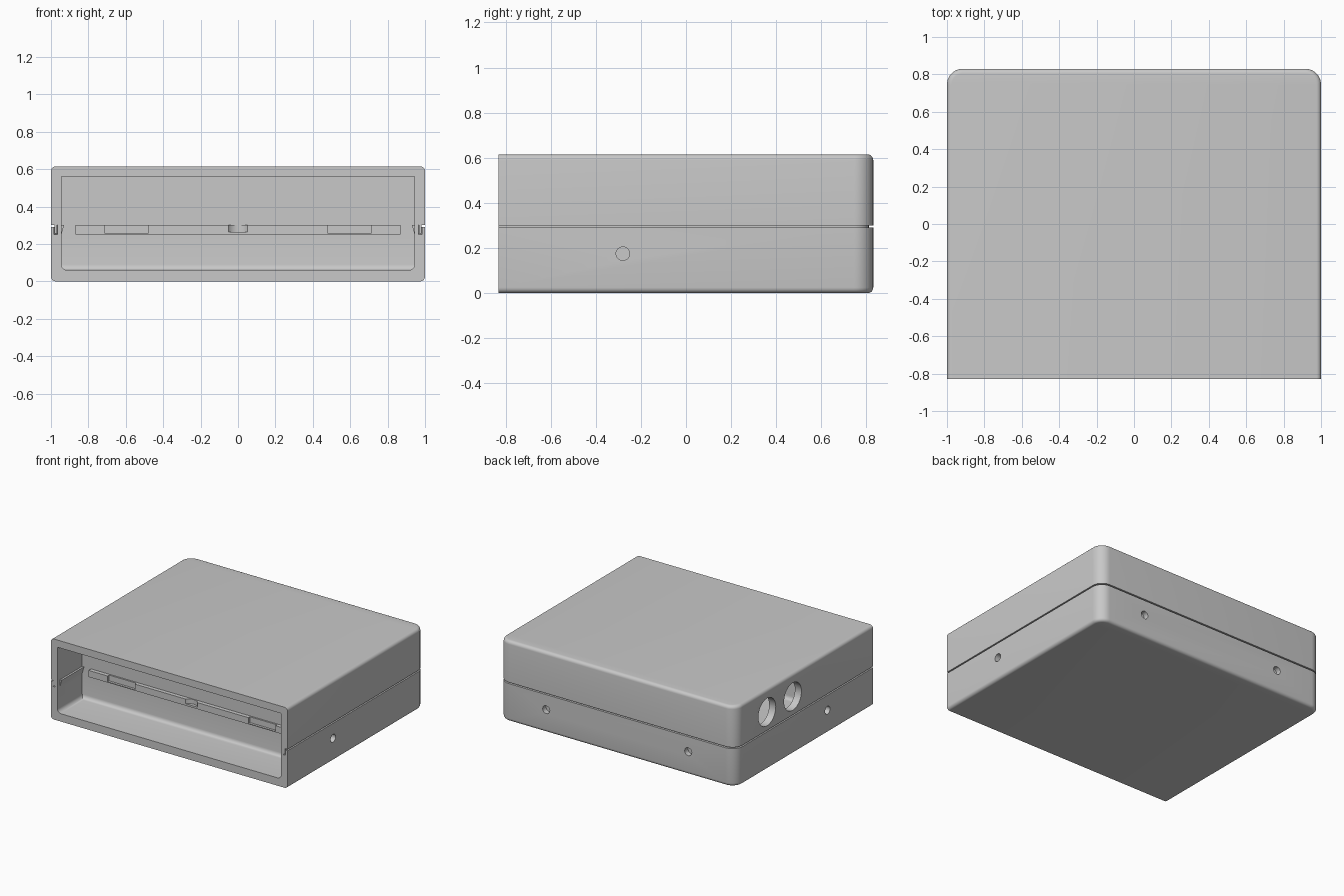
import bpy, bmesh, math
from mathutils import Matrix

if "Cube" in bpy.data.objects:
    bpy.data.objects.remove(bpy.data.objects["Cube"])

FRONT, BACK, SEAM = -0.83, 0.83, 0.30

grey = bpy.data.materials.new("plain_grey")
grey.diffuse_color = (0.58, 0.58, 0.58, 1)
grey.use_nodes = True
grey.node_tree.nodes["Principled BSDF"].inputs["Base Color"].default_value = grey.diffuse_color


def finish(bm, name):
    bmesh.ops.recalc_face_normals(bm, faces=bm.faces)
    me = bpy.data.meshes.new(name)
    bm.to_mesh(me)
    bm.free()
    me.materials.append(grey)
    ob = bpy.data.objects.new(name, me)
    bpy.context.collection.objects.link(ob)
    return ob


def prism(name, inset, z0, z1, front=FRONT, round_z=None, radius=0.025):
    """Plan outline with rounded rear corners; optional rounded rim at one height."""
    w, b, r = 1 - inset, BACK - inset, max(0.085 - inset, 0.02)
    pts = [(-w, front), (w, front)]
    for cx, a0 in ((w - r, 0), (-w + r, 90)):
        for i in range(11):
            a = math.radians(a0 + 9 * i)
            pts.append((cx + r * math.cos(a), b - r + r * math.sin(a)))
    bm = bmesh.new()
    face = bm.faces.new([bm.verts.new((x, y, z0)) for x, y in pts])
    res = bmesh.ops.extrude_face_region(bm, geom=[face])
    verts = [v for v in res["geom"] if isinstance(v, bmesh.types.BMVert)]
    bmesh.ops.translate(bm, verts=verts, vec=(0, 0, z1 - z0))
    if round_z is not None:
        edges = [e for e in bm.edges
                 if all(abs(v.co.z - round_z) < 1e-4 for v in e.verts)
                 and any(v.co.y > front + 1e-4 for v in e.verts)]
        bmesh.ops.bevel(bm, geom=edges, offset=radius, segments=5,
                        profile=0.5, affect='EDGES')
    return finish(bm, name)


def box(name, x0, x1, y0, y1, z0, z1, floor_round=0):
    bm = bmesh.new()
    bmesh.ops.create_cube(bm, size=1)
    for v in bm.verts:
        v.co = ((x0, x1)[v.co.x > 0], (y0, y1)[v.co.y > 0], (z0, z1)[v.co.z > 0])
    if floor_round:
        edges = [e for e in bm.edges if all(v.co.z == min(u.co.z for u in bm.verts) for v in e.verts)]
        bmesh.ops.bevel(bm, geom=edges, offset=floor_round, segments=5,
                        profile=0.5, affect='EDGES')
    return finish(bm, name)


def cylinder(name, loc, r, depth, axis):
    rot = {'X': Matrix.Rotation(math.pi / 2, 4, 'Y'),
           'Y': Matrix.Rotation(math.pi / 2, 4, 'X'), 'Z': Matrix()}[axis]
    bm = bmesh.new()
    bmesh.ops.create_cone(bm, cap_ends=True, segments=32, radius1=r, radius2=r,
                          depth=depth, matrix=Matrix.Translation(loc) @ rot)
    return finish(bm, name)


def combine(target, tool, op='DIFFERENCE'):
    bpy.context.view_layer.objects.active = target
    m = target.modifiers.new("join", 'BOOLEAN')
    m.object, m.operation, m.solver = tool, op, 'EXACT'
    bpy.ops.object.modifier_apply(modifier=m.name)
    bpy.data.objects.remove(tool, do_unlink=True)


def ring(name, outer, inner, z0, z1, front):
    ob = prism(name, outer, z0, z1, front)
    combine(ob, prism("ring_core", inner, z0 - 0.1, z1 + 0.1, front - 0.1))
    return ob


# Lower tray with a raised inner rim and a groove around it
tray = prism("lower_tray", 0, 0, SEAM - 0.01, round_z=0)
combine(tray, prism("rim", 0.03, 0.2, SEAM), 'UNION')
combine(tray, ring("groove", 0.017, 0.036, 0.25, 0.4, FRONT - 0.1))

# Upper cover with a hanging tongue
cover = prism("upper_cover", 0, SEAM, 0.615, round_z=0.615)
combine(cover, ring("tongue", 0.020, 0.033, 0.256, SEAM + 0.02, FRONT), 'UNION')

# Front recess and rear chamber, split by a cross wall
for y0, y1 in ((FRONT - 0.2, -0.53), (-0.475, 0.775)):
    combine(tray, box("tray_space", -0.945, 0.945, y0, y1, 0.06, 0.5, 0.03))
    combine(cover, box("cover_space", -0.945, 0.945, y0, y1, 0.2, 0.56))

# Blind screw holes: one per side, two at the back
for s in (-1, 1):
    combine(tray, cylinder("side_hole", (s, -0.28, 0.175), 0.03, 0.08, 'X'))
    combine(tray, cylinder("back_hole", (s * 0.6, BACK, 0.175), 0.03, 0.08, 'Y'))

# Two large ports through the left side
for y in (0.14, 0.45):
    combine(cover, cylinder("port", (-1, y, 0.44), 0.105, 0.3, 'X'))

# Notched ledge on the cross wall
ledge = box("ledge", -0.87, 0.87, -0.56, -0.53, 0.25, SEAM)
for s in (-1, 1):
    a, b = sorted((s * 0.48, s * 0.71))
    combine(ledge, box("notch", a, b, -0.6, -0.542, 0.256, 0.4))
combine(ledge, cylinder("thumb_notch", (0, -0.60, 0.365), 0.065, 0.2, 'Z'))

# Tapered ribs along the recess sides
for s, side in ((-1, "left"), (1, "right")):
    rib = box(side + "_rib", *sorted((s * 0.93, s * 0.946)), -0.80, -0.53, 0.25, SEAM)
    for v in rib.data.vertices:
        if v.co.z < 0.26 and abs(v.co.x) < 0.94:
            v.co.x = s * 0.944

# Smooth the fillets while keeping hard edges
for ob in list(bpy.data.objects):
    bpy.ops.object.select_all(action='DESELECT')
    ob.select_set(True)
    bpy.context.view_layer.objects.active = ob
    bpy.ops.object.shade_smooth_by_angle(angle=math.radians(30))
